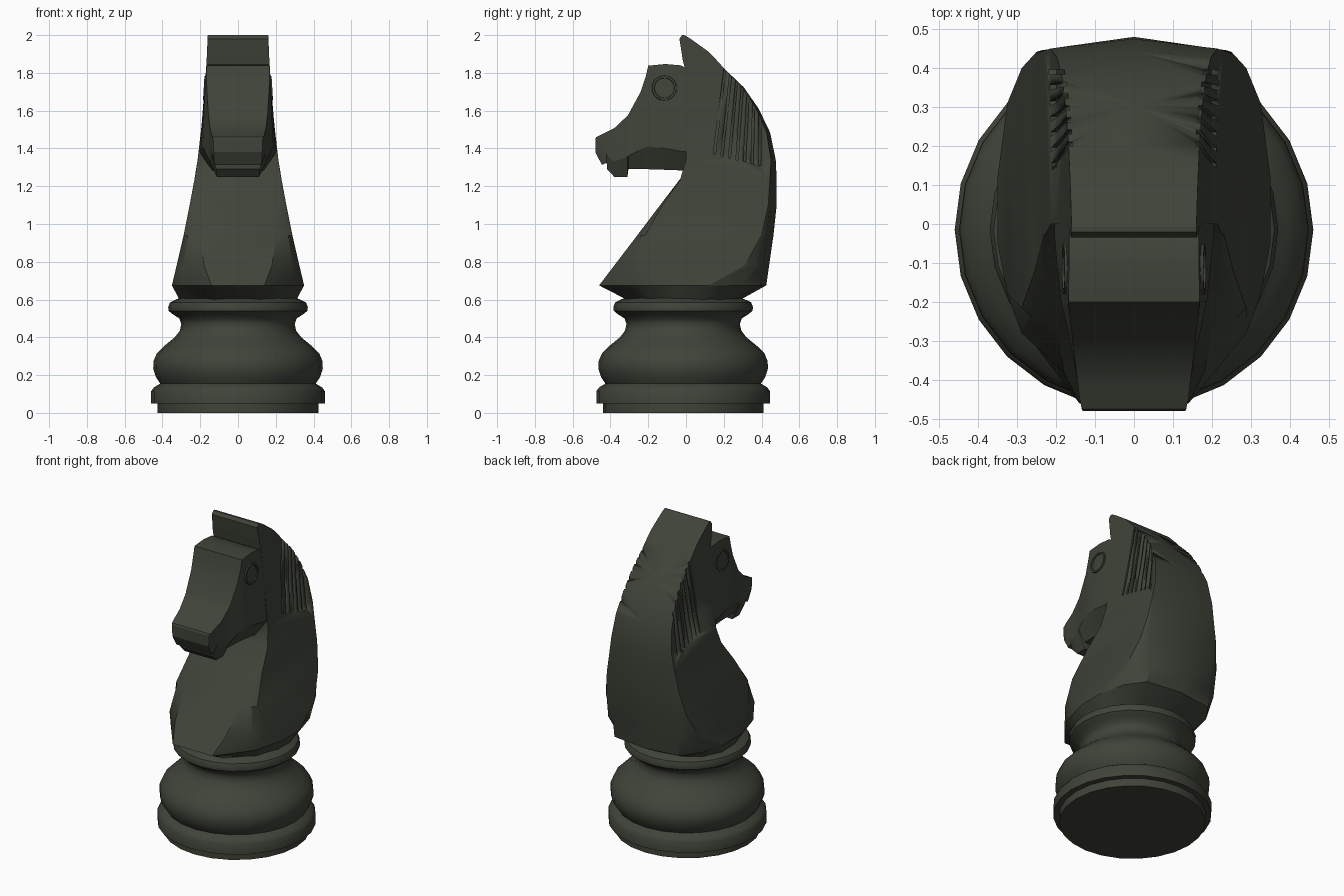
import bpy, bmesh, math

mat = bpy.data.materials.new("dark olive")
mat.diffuse_color = (0.05, 0.057, 0.041, 1)


def finish(bm, name, angle=30):
    bmesh.ops.remove_doubles(bm, verts=bm.verts, dist=0.0005)
    bmesh.ops.recalc_face_normals(bm, faces=bm.faces)
    me = bpy.data.meshes.new(name)
    bm.to_mesh(me)
    bm.free()
    ob = bpy.data.objects.new(name, me)
    bpy.context.collection.objects.link(ob)
    me.materials.append(mat)
    smooth(ob, angle)
    return ob


def smooth(ob, angle):
    bpy.ops.object.select_all(action='DESELECT')
    ob.select_set(True)
    bpy.context.view_layer.objects.active = ob
    bpy.ops.object.shade_smooth_by_angle(angle=math.radians(angle))


def loft(bm, rings):
    """Skin closed rings of equal length and cap both ends."""
    vs = [[bm.verts.new(p) for p in r] for r in rings]
    n = len(vs[0])
    for a, b in zip(vs, vs[1:]):
        for i in range(n):
            j = (i + 1) % n
            bm.faces.new((a[i], a[j], b[j], b[i]))
    bm.faces.new(vs[0])
    bm.faces.new(vs[-1])


def mirrored(half):
    """Complete a half ring across x = 0."""
    return half + [(-x, y, z) for x, y, z in reversed(half) if x > 1e-6]


# Turned base
profile = [(.425, 0), (.425, .05), (.46, .05), (.46, .115), (.445, .135), (.412, .155),
           (.435, .19), (.449, .235), (.447, .275), (.43, .315), (.39, .355), (.335, .40),
           (.308, .435), (.30, .47), (.31, .50), (.345, .522), (.367, .54), (.37, .56),
           (.36, .585), (.325, .602), (.30, .61)]
bm = bmesh.new()
loft(bm, [[(r * math.cos(k * math.tau / 24), r * math.sin(k * math.tau / 24) - .015, z)
           for k in range(24)] for r, z in profile])
finish(bm, "turned_base", 40)

# Neck, mane and ears: z, front y, back y, half width, front half width,
# flank start y, flank end y, back half width, back sag
neck_rows = [
    (.60, -.315, .29, .31, .12, -.04, .08, .16, .03),
    (.675, -.46, .425, .35, .14, -.05, .12, .23, .03),
    (.78, -.38, .44, .325, .18, -.18, .31, .23, .03),
    (.94, -.258, .463, .288, .20, -.215, .40, .24, .035),
    (1.10, -.137, .48, .256, .215, -.125, .435, .24, .035),
    (1.24, -.03, .48, .23, .228, -.025, .445, .228, .035),
    (1.34, .0, .475, .214, .214, .0, .45, .214, .025),
    (1.485, .0, .445, .197, .197, .0, .427, .197, .018),
    (1.61, .0, .385, .184, .184, .0, .372, .184, .013),
    (1.725, .0, .305, .175, .175, .0, .297, .175, .008),
    (1.82, -.005, .205, .168, .168, -.005, .205, .168, 0),
    (1.87, -.018, .16, .166, .166, -.018, .16, .166, 0),
    (1.915, -.024, .115, .164, .164, -.024, .115, .164, 0),
    (1.98, -.035, .025, .161, .161, -.035, .025, .161, 0),
    (2.0, -.02, -.008, .16, .16, -.02, -.008, .16, 0)]
rings = []
for z, yf, yb, w, fw, s0, s1, bw, sag in neck_rows:
    bc = yb - sag
    rings.append(mirrored([
        (0, yf, z), (fw, yf, z),
        (fw + .75 * (w - fw), (yf + s0) / 2, z), (w, s0, z),
        (w, s1, z), (bw + .65 * (w - bw), s1 + .6 * (bc - s1), z),
        (bw, bc, z), (0, yb, z)]))
bm = bmesh.new()
loft(bm, rings)
neck = finish(bm, "neck_and_mane", 28)

# Mane grooves cut into both flanks
bm = bmesh.new()
for side in (-1, 1):
    for i in range(7):
        ends = [(.15 + .04 * i, 1.37 - .01 * i, .211),
                (.21 + .03 * i, 1.855 - .035 * i, .166 + .003 * i)]
        loft(bm, [[(side * (w + dx), y + dy, z) for dx, dy in
                   ((-.012, -.006), (.04, -.006), (.04, .006), (-.012, .006))]
                  for y, z, w in ends])
cutter = finish(bm, "groove_cutter")
cutter.hide_render = True
cut = neck.modifiers.new("grooves", 'BOOLEAN')
cut.operation = 'DIFFERENCE'
cut.solver = 'EXACT'
cut.object = cutter
bpy.ops.object.select_all(action='DESELECT')
bpy.context.view_layer.objects.active = neck
neck.select_set(True)
# grooves run before the smoothing step
while neck.modifiers[0] != cut:
    bpy.ops.object.modifier_move_up(modifier=cut.name)
bpy.ops.object.modifier_apply(modifier=cut.name)
bpy.data.objects.remove(cutter)

# Head: y, top z, jaw line z, bottom z, half widths at top, jaw line, bottom
head_rows = [
    (.06, 1.80, 1.38, 1.28, .166, .205, .14),
    (-.03, 1.84, 1.385, 1.284, .166, .204, .135),
    (-.11, 1.847, 1.40, 1.287, .167, .197, .125),
    (-.20, 1.838, 1.41, 1.29, .168, .187, .12),
    (-.213, 1.78, 1.405, 1.29, .168, .184, .12),
    (-.24, 1.70, 1.395, 1.29, .164, .178, .118),
    (-.305, 1.58, 1.36, 1.29, .157, .164, .117),
    (-.31, 1.573, 1.358, 1.25, .156, .162, .112),
    (-.38, 1.507, 1.33, 1.25, .148, .149, .112),
    (-.418, 1.488, 1.36, 1.29, .143, .143, .115),
    (-.42, 1.487, 1.37, 1.325, .143, .143, .127),
    (-.445, 1.475, 1.385, 1.313, .14, .14, .125),
    (-.475, 1.46, 1.40, 1.37, .134, .133, .128),
    (-.48, 1.45, 1.41, 1.38, .131, .131, .127)]
bm = bmesh.new()
loft(bm, [mirrored([(w0, y, a), (w1, y, b), (w2, y, c)])
          for y, a, b, c, w0, w1, w2 in head_rows])
finish(bm, "head", 25)

# Raised eye rings
for side, label in ((-1, "left"), (1, "right")):
    bm = bmesh.new()
    n = 24
    section = ((.068, -.01), (.064, .005), (.054, .005), (.050, -.01))
    loops = [[bm.verts.new((side * (.1765 + h + (-.06 * r * math.sin(k * math.tau / n))),
                            -.115 + r * math.cos(k * math.tau / n),
                            1.72 + r * math.sin(k * math.tau / n)))
              for r, h in section] for k in range(n)]
    for k in range(n):
        a, b = loops[k], loops[(k + 1) % n]
        for i in range(4):
            j = (i + 1) % 4
            bm.faces.new((a[i], a[j], b[j], b[i]))
    finish(bm, label + "_eye_ring")
